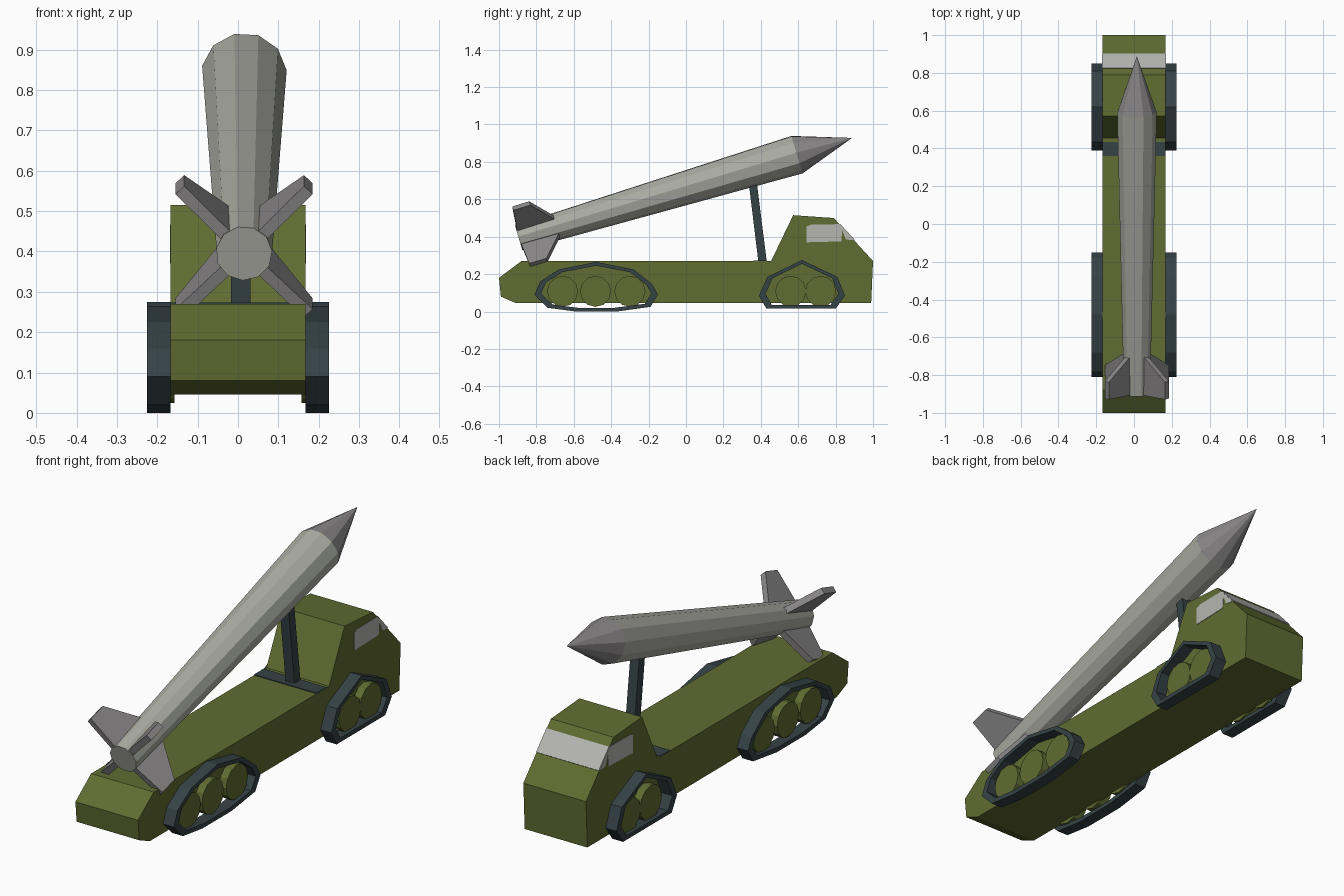
import bpy, bmesh, math
from mathutils import Vector

if "Cube" in bpy.data.objects:
    bpy.data.objects.remove(bpy.data.objects["Cube"])


def material(name, r, g, b):
    m = bpy.data.materials.new(name)
    m.diffuse_color = (r, g, b, 1)
    m.use_nodes = True
    m.node_tree.nodes["Principled BSDF"].inputs["Base Color"].default_value = m.diffuse_color
    return m


OLIVE = material("olive green", 0.117, 0.15, 0.031)
SLATE = material("dark slate", 0.036, 0.055, 0.062)
PALE = material("pale grey", 0.40, 0.41, 0.36)
GREY = material("mid grey", 0.25, 0.24, 0.245)
GLASS = material("window grey", 0.46, 0.47, 0.44)


def make(name, verts, faces, mat):
    bm = bmesh.new()
    vs = [bm.verts.new(v) for v in verts]
    for f in faces:
        bm.faces.new([vs[i] for i in f])
    bmesh.ops.recalc_face_normals(bm, faces=bm.faces)
    me = bpy.data.meshes.new(name)
    bm.to_mesh(me)
    bm.free()
    me.materials.append(mat)
    ob = bpy.data.objects.new(name, me)
    bpy.context.collection.objects.link(ob)
    return ob


def loft(name, rings, mat):
    """Closed solid through rings with equal point counts."""
    n = len(rings[0])
    faces = [[k * n + i, k * n + (i + 1) % n, (k + 1) * n + (i + 1) % n, (k + 1) * n + i]
             for k in range(len(rings) - 1) for i in range(n)]
    last = (len(rings) - 1) * n
    faces += [list(range(n)), list(range(last, last + n))]
    return make(name, [v for r in rings for v in r], faces, mat)


def prism(name, prof, x0, x1, mat):
    """Side profile (y, z) extruded along x."""
    return loft(name, [[(x, y, z) for y, z in prof] for x in (x0, x1)], mat)


def band(name, prof, x0, x1, ty, tz, mat):
    """Hollow belt: the profile minus a shrunken copy, extruded along x."""
    ys, zs = [p[0] for p in prof], [p[1] for p in prof]
    cy, cz = (max(ys) + min(ys)) / 2, (max(zs) + min(zs)) / 2
    sy = 1 - 2 * ty / (max(ys) - min(ys))
    sz = 1 - 2 * tz / (max(zs) - min(zs))
    inner = [(cy + (y - cy) * sy, cz + (z - cz) * sz) for y, z in prof]
    n = len(prof)
    loops = [(x0, prof), (x1, prof), (x1, inner), (x0, inner)]
    verts = [(x, y, z) for x, pr in loops for y, z in pr]
    faces = [[k * n + i, k * n + (i + 1) % n, (k + 1) % 4 * n + (i + 1) % n, (k + 1) % 4 * n + i]
             for k in range(4) for i in range(n)]
    return make(name, verts, faces, mat)


W = 0.167

# Truck hull and cab
prism("truck_body", [(-1, 0.18), (-0.88, 0.27), (0.455, 0.27), (0.573, 0.515), (0.79, 0.50),
                     (1.0, 0.27), (0.99, 0.045), (-0.91, 0.045), (-0.99, 0.08)], -W, W, OLIVE)

# Windscreen across the sloped nose, and side windows
prism("windscreen", [(0.822, 0.465), (0.90, 0.3795), (0.903, 0.3825), (0.825, 0.468)],
      -W, W, GLASS)
side_window = [(0.645, 0.37), (0.645, 0.455), (0.67, 0.465), (0.82, 0.467), (0.836, 0.44), (0.83, 0.375)]
window_corner = [(0.824, 0.463), (0.90, 0.381), (0.855, 0.385)]
for side, s in (("right", 1), ("left", -1)):
    prism("side_window_" + side, side_window, s * (W - 0.002), s * (W + 0.002), GLASS)
    prism("windscreen_corner_" + side, window_corner, s * (W - 0.002), s * (W + 0.002), GLASS)

# Tracks and road wheels on both sides
rear = [(-0.81, 0.09), (-0.78, 0.16), (-0.68, 0.225), (-0.48, 0.265), (-0.28, 0.225), (-0.18, 0.145),
        (-0.15, 0.09), (-0.19, 0.025), (-0.37, 0), (-0.59, 0), (-0.74, 0.02)]
front = [(0.39, 0.085), (0.435, 0.185), (0.62, 0.275), (0.81, 0.185), (0.85, 0.085),
         (0.80, 0.015), (0.43, 0.015)]
for side, s in (("right", 1), ("left", -1)):
    band("rear_track_" + side, rear, s * W, s * 0.225, 0.035, 0.02, SLATE)
    band("front_track_" + side, front, s * W, s * 0.225, 0.035, 0.02, SLATE)
    for i, wy in enumerate((-0.66, -0.484, -0.30, 0.56, 0.72)):
        disc = [(wy + 0.083 * math.cos(math.tau * k / 12), 0.108 + 0.083 * math.sin(math.tau * k / 12))
                for k in range(12)]
        prism(f"road_wheel_{side}_{i}", disc, s * (W - 0.01), s * 0.205, OLIVE)

# Deck plate and missile support post
prism("deck_plate", [(0.36, 0.268), (0.434, 0.268), (0.434, 0.274), (0.36, 0.274)], -W, W, SLATE)
prism("support_post", [(0.387, 0.265), (0.432, 0.265), (0.376, 0.71), (0.334, 0.70)], -0.017, 0.031, SLATE)

# Missile frame: s runs along the axis, r outward at angle a
TAIL = Vector((0.015, -0.895, 0.395))
AXIS = (Vector((0.015, 0.593, 0.84)) - TAIL).normalized()
LEN = (Vector((0.015, 0.593, 0.84)) - TAIL).length
RIGHT = Vector((1, 0, 0))
UP = RIGHT.cross(AXIS)


def ring(s, r):
    a0 = math.radians(5)
    return [TAIL + AXIS * s + r * (RIGHT * math.cos(a0 + math.tau * k / 11) + UP * math.sin(a0 + math.tau * k / 11))
            for k in range(11)]


loft("missile_body", [ring(0, 0.07), ring(LEN, 0.106)], PALE)
loft("nose_cone", [ring(LEN, 0.106), ring(LEN + 0.305, 0.001)], GREY)

# Four tail fins on the diagonals
for i in range(4):
    a = math.radians(45 + 90 * i)
    out = RIGHT * math.cos(a) + UP * math.sin(a)
    across = AXIS.cross(out) * 0.015
    fin = [TAIL + AXIS * s + out * r for s, r in ((0.002, 0.04), (0.015, 0.225), (0.11, 0.225), (0.22, 0.06))]
    loft(f"tail_fin_{i}", [[p - across for p in fin], [p + across for p in fin]], GREY)
